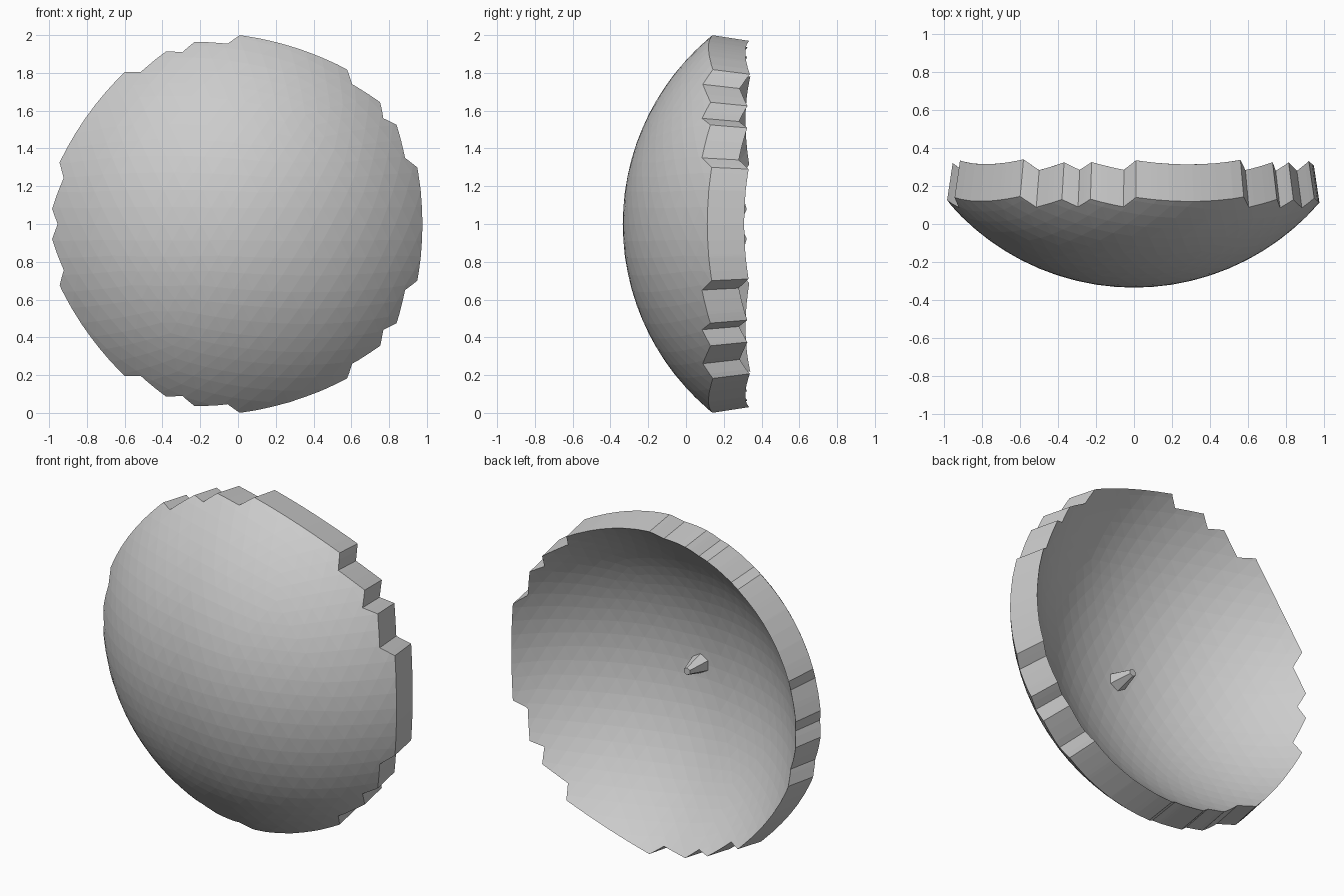
import bpy, bmesh, math
from mathutils import Vector

if "Cube" in bpy.data.objects:
    bpy.data.objects.remove(bpy.data.objects["Cube"])

R = 1.29                              # dish sphere radius
C = Vector((0, -0.335 + R, 1.0))      # dish sphere centre
DEPTH, TAPER = 0.195, 0.97            # wall depth and inward taper

# Upper half of the notched rim (x, height above centre), right to left
half = [(0.95, 0.30), (0.885, 0.35), (0.84, 0.525), (0.77, 0.56), (0.753, 0.645),
        (0.605, 0.74), (0.578, 0.818), (0.01, 1.0), (-0.055, 0.955), (-0.23, 0.965),
        (-0.295, 0.91), (-0.38, 0.915), (-0.515, 0.805), (-0.60, 0.805),
        (-0.945, 0.325), (-0.923, 0.245), (-0.985, 0.08)]
rim = half + [(-0.955, 0.0)] + [(x, -z) for x, z in reversed(half)]


def make_object(name, bm):
    mesh = bpy.data.meshes.new(name)
    bm.to_mesh(mesh)
    bm.free()
    ob = bpy.data.objects.new(name, mesh)
    bpy.context.collection.objects.link(ob)
    return ob


# Cutter: pyramid from the sphere centre through the rim outline
bm = bmesh.new()
apex = bm.verts.new(C)
base = []
for x, z in rim:
    k = 1.5 / math.sqrt(R * R - x * x - z * z)
    base.append(bm.verts.new(C + Vector((x * k, -1.5, z * k))))
bm.faces.new(base)
for i, v in enumerate(base):
    bm.faces.new((apex, v, base[i - 1]))
bmesh.ops.recalc_face_normals(bm, faces=bm.faces)
cutter = make_object("rim_cutter", bm)
cutter.hide_render = True

# Dish: faceted sphere trimmed to the outline
bm = bmesh.new()
bmesh.ops.create_icosphere(bm, subdivisions=5, radius=R)
bmesh.ops.translate(bm, verts=bm.verts, vec=C)
dish = make_object("dish", bm)
mod = dish.modifiers.new("trim", 'BOOLEAN')
mod.operation, mod.solver, mod.object = 'INTERSECT', 'EXACT', cutter
bpy.context.view_layer.objects.active = dish
bpy.ops.object.modifier_apply(modifier=mod.name)
bpy.data.objects.remove(cutter)

# Keep the curved skin, then push a tapered copy back to form the wall
bm = bmesh.new()
bm.from_mesh(dish.data)
inside = [f for f in bm.faces if any((v.co - C).length < 0.9 * R for v in f.verts)]
bmesh.ops.delete(bm, geom=inside, context='FACES')
ret = bmesh.ops.extrude_face_region(bm, geom=bm.faces[:], use_keep_orig=True)
for v in [g for g in ret["geom"] if isinstance(g, bmesh.types.BMVert)]:
    v.co = Vector((v.co.x * TAPER, v.co.y + DEPTH, 1 + (v.co.z - 1) * TAPER))
bmesh.ops.recalc_face_normals(bm, faces=bm.faces)
bm.to_mesh(dish.data)
bm.free()

# Small tapered peg in the middle of the hollow side
bpy.ops.mesh.primitive_cone_add(vertices=6, radius1=0.065, radius2=0.022, depth=0.15,
                                location=(0, -0.085, 1), rotation=(-math.pi / 2, 0, 0))
bpy.context.object.name = "centre_peg"
